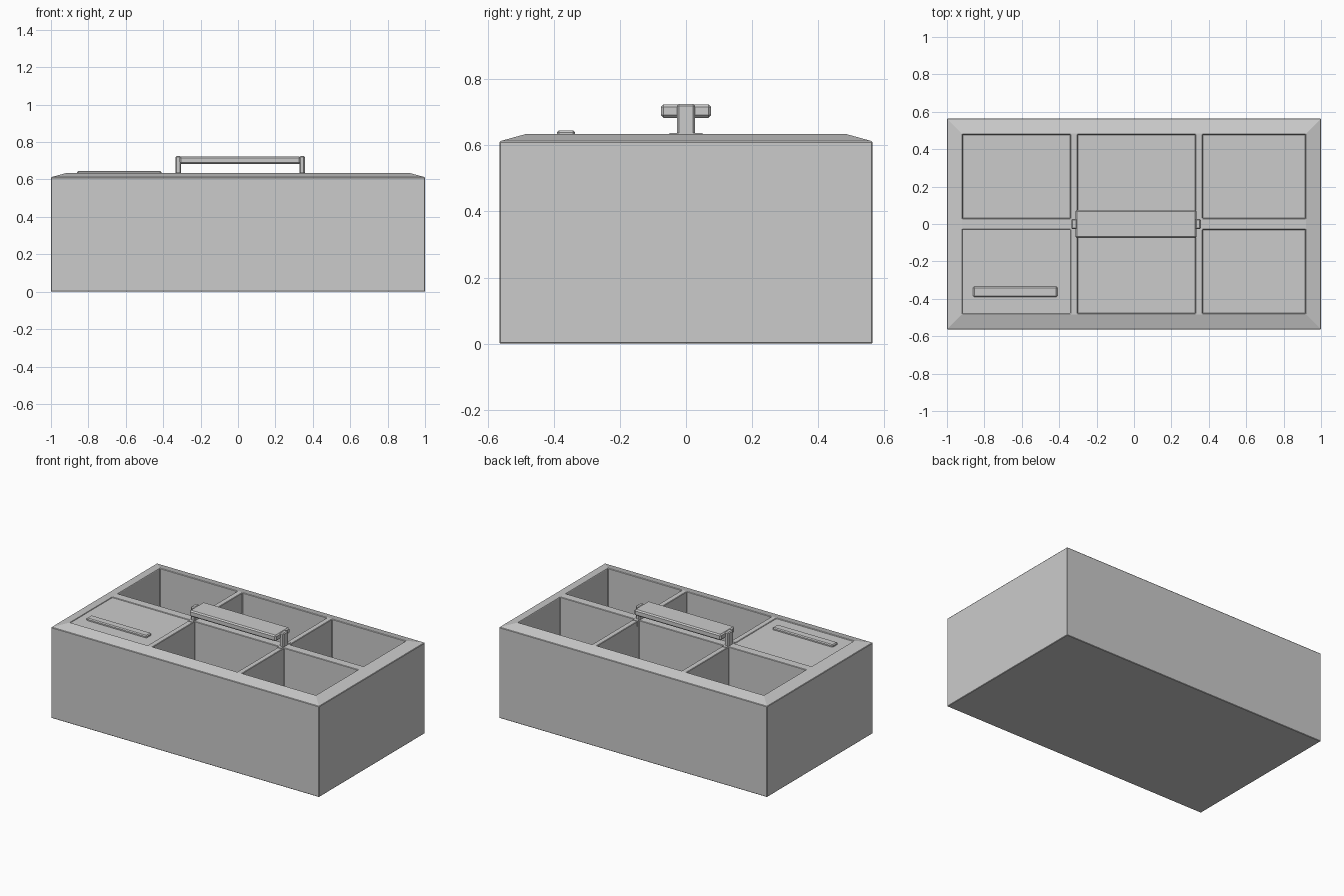
import bpy, bmesh

if "Cube" in bpy.data.objects:
    bpy.data.objects.remove(bpy.data.objects["Cube"])


def finish(bm, name, bevel=0.0):
    bmesh.ops.recalc_face_normals(bm, faces=bm.faces)
    me = bpy.data.meshes.new(name)
    bm.to_mesh(me)
    bm.free()
    ob = bpy.data.objects.new(name, me)
    bpy.context.collection.objects.link(ob)
    if bevel:
        add_bevel(ob, bevel)
    return ob


def add_bevel(ob, width):
    m = ob.modifiers.new("edge_bevel", "BEVEL")
    m.width = width
    m.segments = 1
    m.limit_method = "ANGLE"
    m.angle_limit = 0.6


def add_box(bm, x0, x1, y0, y1, z0, z1):
    vs = bmesh.ops.create_cube(bm, size=1)["verts"]
    for v in vs:
        v.co.x = x1 if v.co.x > 0 else x0
        v.co.y = y1 if v.co.y > 0 else y0
        v.co.z = z1 if v.co.z > 0 else z0


def box(name, dims, bevel=0.0):
    bm = bmesh.new()
    add_box(bm, *dims)
    return finish(bm, name, bevel)


# box body with a sloping rim
bm = bmesh.new()
rings = []
for inset, z in [(0, 0), (0, 0.612), (0.08, 0.634)]:
    x, y = 1 - inset, 0.564 - inset
    rings.append([bm.verts.new((sx * x, sy * y, z))
                  for sx, sy in [(-1, -1), (1, -1), (1, 1), (-1, 1)]])
for a, b in zip(rings, rings[1:]):
    for i in range(4):
        j = (i + 1) % 4
        bm.faces.new((a[i], a[j], b[j], b[i]))
bm.faces.new(rings[0][::-1])
bm.faces.new(rings[-1])
body = finish(bm, "box_body")

# six compartments cut from the body
bm = bmesh.new()
for x0, x1 in [(-0.917, -0.34), (-0.302, 0.329), (0.366, 0.917)]:
    for y0, y1 in [(-0.478, -0.03), (0.03, 0.478)]:
        add_box(bm, x0, x1, y0, y1, 0.03, 0.8)
cutter = finish(bm, "compartment_cutter")
cutter.hide_render = True
cutter.hide_viewport = True
cut = body.modifiers.new("compartments", "BOOLEAN")
cut.operation = "DIFFERENCE"
cut.solver = "EXACT"
cut.object = cutter
add_bevel(body, 0.009)

# lid over the front left compartment, with its pull
box("compartment_lid", (-0.917, -0.34, -0.478, -0.03, 0.6, 0.63))
box("lid_pull", (-0.86, -0.41, -0.39, -0.335, 0.62, 0.645), 0.006)

# carrying handle
for side, x0, x1 in [("left", -0.335, -0.305), ("right", 0.328, 0.357)]:
    box("handle_foot_" + side, (x0, x1, -0.05, 0.05, 0.6, 0.637))
    box("handle_post_" + side, (x0, x1, -0.027, 0.027, 0.62, 0.725), 0.006)
box("handle_grip", (-0.312, 0.335, -0.076, 0.076, 0.683, 0.724), 0.008)
